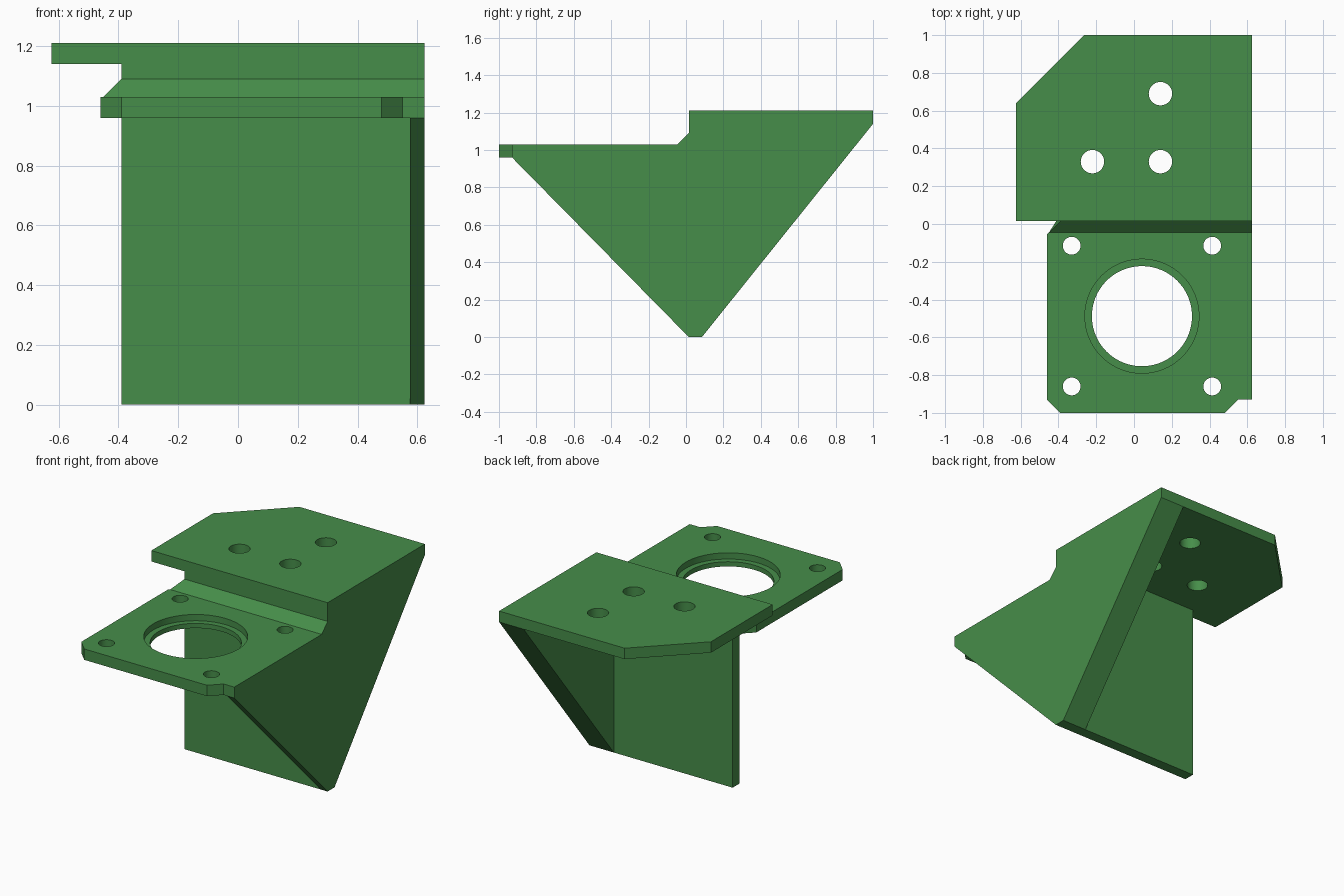
import bpy, bmesh
from mathutils import Vector

if "Cube" in bpy.data.objects:
    bpy.data.objects.remove(bpy.data.objects["Cube"])

green = bpy.data.materials.new("green plastic")
green.diffuse_color = (0.062, 0.27, 0.068, 1)
green.use_nodes = True
green.node_tree.nodes["Principled BSDF"].inputs["Base Color"].default_value = green.diffuse_color


def make_object(name, bm):
    bmesh.ops.recalc_face_normals(bm, faces=bm.faces)
    mesh = bpy.data.meshes.new(name)
    bm.to_mesh(mesh)
    bm.free()
    mesh.materials.append(green)
    obj = bpy.data.objects.new(name, mesh)
    bpy.context.collection.objects.link(obj)
    return obj


def prism(name, outline, axis, low, high):
    """Extrude an outline: (x, y) along 'z', or (y, z) along 'x'."""
    bm = bmesh.new()
    place = (lambda a, b: (a, b, low)) if axis == 'z' else (lambda a, b: (low, a, b))
    face = bm.faces.new([bm.verts.new(place(a, b)) for a, b in outline])
    moved = bmesh.ops.extrude_face_region(bm, geom=[face])['geom']
    shift = Vector((0, 0, high - low)) if axis == 'z' else Vector((high - low, 0, 0))
    bmesh.ops.translate(bm, vec=shift, verts=[v for v in moved if isinstance(v, bmesh.types.BMVert)])
    return make_object(name, bm)


def hole(x, y, radius, low, high, sides=48):
    bm = bmesh.new()
    bmesh.ops.create_cone(bm, cap_ends=True, segments=sides, radius1=radius,
                          radius2=radius, depth=high - low)
    bmesh.ops.translate(bm, vec=(x, y, (low + high) / 2), verts=bm.verts)
    return make_object("hole_cutter", bm)


def combine(target, tool, operation):
    mod = target.modifiers.new("combine", 'BOOLEAN')
    mod.operation, mod.solver, mod.object = operation, 'EXACT', tool
    bpy.context.view_layer.objects.active = target
    bpy.ops.object.modifier_apply(modifier=mod.name)
    bpy.data.objects.remove(tool)


# Upright wall carrying both plates
bracket = prism("motor_bracket", [(-.39, .015), (.625, .015), (.625, .085), (-.39, .085)],
                'z', 0, 1.18)

# Raised mounting plate with one clipped corner
top_plate = prism("mounting_plate", [(-.625, .015), (.625, .015), (.625, 1), (-.265, 1),
                                     (-.625, .64)], 'z', 1.14, 1.21)

# Lower motor plate with clipped corners
motor_plate = prism("motor_plate", [(-.46, -.93), (-.39, -1), (.48, -1), (.55, -.93),
                                    (.625, -.93), (.625, .05), (-.39, .05), (-.39, .015),
                                    (-.46, -.055)], 'z', .96, 1.03)

# Sloped fillet between motor plate and wall
bm = bmesh.new()
for x, y, top in ((-.45, -.045, 1.03), (.625, -.045, 1.03), (-.39, .015, 1.09),
                  (.625, .015, 1.09), (-.39, .05, 1.09), (.625, .05, 1.09)):
    bm.verts.new((x, y, 1.0))
    bm.verts.new((x, y, top))
bmesh.ops.convex_hull(bm, input=bm.verts)
bmesh.ops.dissolve_limit(bm, angle_limit=.01, verts=bm.verts, edges=bm.edges)
fillet = make_object("fillet", bm)

# Triangular side webs: thin in front of the wall, thick behind it
front_web = prism("front_web", [(-.93, .96), (.015, 0), (.05, 0), (.05, 1.0), (-.93, 1.0)],
                  'x', .575, .625)
back_web = prism("back_web", [(.05, 0), (.085, 0), (1, 1.14), (1, 1.18), (.05, 1.18)],
                 'x', .452, .625)

for part in (top_plate, motor_plate, fillet, front_web, back_web):
    combine(bracket, part, 'UNION')

# Motor bore with counterbore, motor screw holes, mounting screw holes
cutters = [hole(.042, -.488, .265, .9, 1.1, 80), hole(.042, -.488, .302, .99, 1.1, 80)]
cutters += [hole(x, y, .047, .9, 1.1) for x in (-.33, .414) for y in (-.115, -.86)]
cutters += [hole(x, y, .062, 1.1, 1.3) for x, y in ((.14, .69), (.14, .33), (-.22, .33))]
for cutter in cutters:
    combine(bracket, cutter, 'DIFFERENCE')

bpy.ops.object.select_all(action='DESELECT')
bracket.select_set(True)
bpy.context.view_layer.objects.active = bracket
bpy.ops.object.shade_smooth_by_angle()
